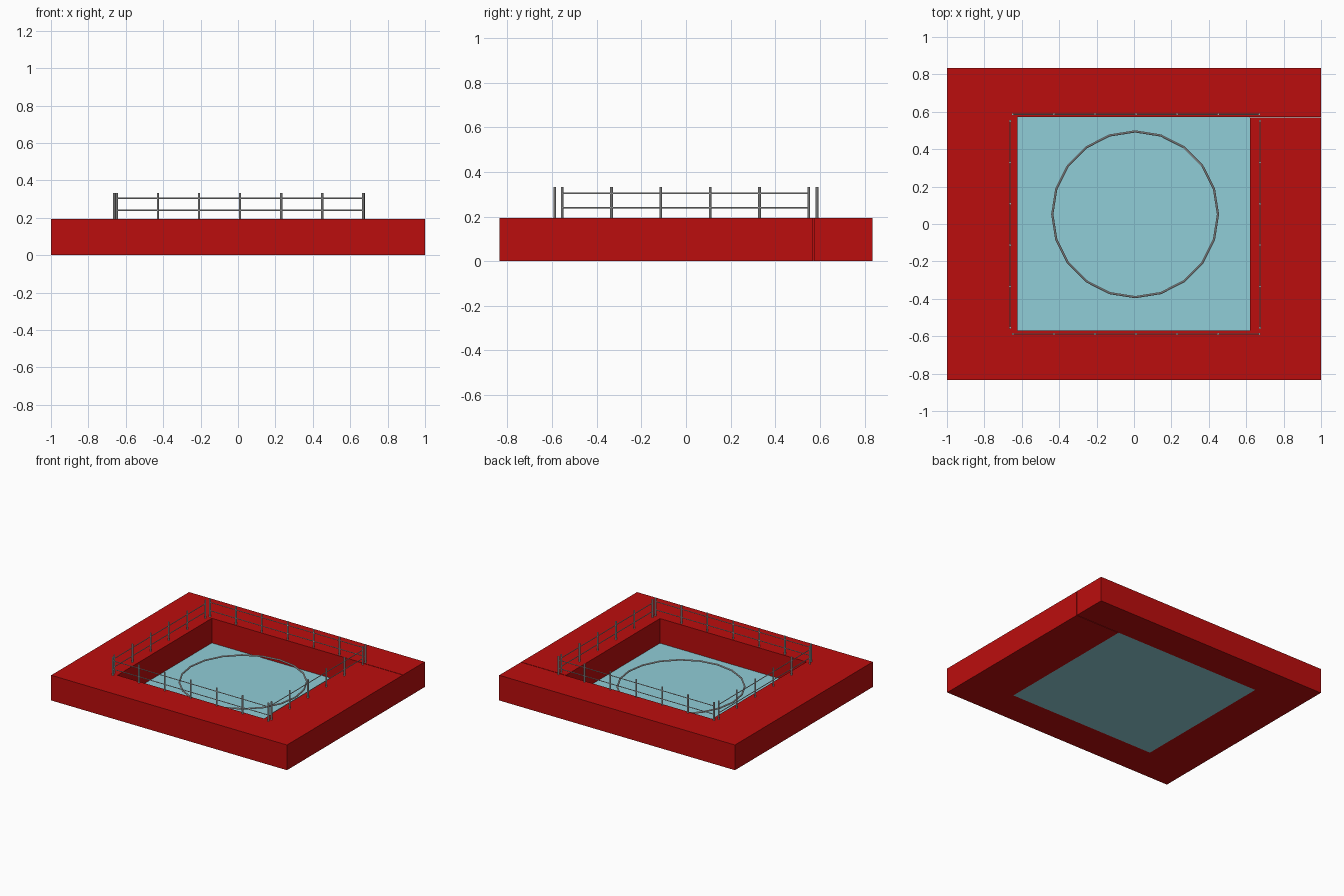
import bpy, bmesh, math
from mathutils import Vector

if "Cube" in bpy.data.objects:
    bpy.data.objects.remove(bpy.data.objects["Cube"])

H = 0.193                                  # frame height
HX0, HX1, HY0, HY1 = -0.623, 0.62, -0.57, 0.573   # opening


def material(name, rgb):
    m = bpy.data.materials.new(name)
    m.diffuse_color = (*rgb, 1)
    m.use_nodes = True
    m.node_tree.nodes["Principled BSDF"].inputs["Base Color"].default_value = m.diffuse_color
    return m


def finish(bm, name, mat=None):
    bmesh.ops.recalc_face_normals(bm, faces=bm.faces)
    me = bpy.data.meshes.new(name)
    bm.to_mesh(me)
    bm.free()
    ob = bpy.data.objects.new(name, me)
    bpy.context.collection.objects.link(ob)
    if mat:
        me.materials.append(mat)
    return ob


def box(bm, x0, x1, y0, y1, z0, z1):
    vs = bmesh.ops.create_cube(bm, size=1)["verts"]
    for v in vs:
        v.co = Vector(((x0 + x1) / 2 + v.co.x * (x1 - x0),
                       (y0 + y1) / 2 + v.co.y * (y1 - y0),
                       (z0 + z1) / 2 + v.co.z * (z1 - z0)))


def rod(bm, a, b, r):
    a, b = Vector(a), Vector(b)
    d = b - a
    vs = bmesh.ops.create_cone(bm, cap_ends=True, segments=8, radius1=r,
                               radius2=r, depth=d.length)["verts"]
    q = d.to_track_quat('Z', 'Y')
    for v in vs:
        v.co = q @ v.co + (a + b) / 2


# Rectangular border, split by a hairline seam on the right
red = material("red", (0.5, 0.004, 0.004))
profile = [(1, HY1 - 0.004), (1, -0.835), (-1, -0.835), (-1, 0.835), (1, 0.835),
           (1, HY1), (HX0, HY1), (HX0, HY0), (HX1, HY0), (HX1, HY1 - 0.004)]
bm = bmesh.new()
face = bm.faces.new([bm.verts.new((x, y, 0)) for x, y in profile])
ext = bmesh.ops.extrude_face_region(bm, geom=[face], use_keep_orig=True)
bmesh.ops.translate(bm, vec=(0, 0, H),
                    verts=[g for g in ext["geom"] if isinstance(g, bmesh.types.BMVert)])
finish(bm, "border", red)

# Sunken floor panel
bm = bmesh.new()
box(bm, HX0, HX1, HY0, HY1, 0, 0.004)
finish(bm, "floor_panel", material("pale_blue", (0.28, 0.61, 0.68)))

# Twenty-sided thin ring above the floor
bpy.ops.mesh.primitive_torus_add(major_segments=20, minor_segments=8,
                                 major_radius=0.443, minor_radius=0.006,
                                 location=(0.006, 0.052, 0.072))
bpy.context.object.name = "ring"


# Railings: evenly spaced posts joined by two rails
def railing(name, start, end, count):
    bm = bmesh.new()
    a, b = Vector((*start, 0)), Vector((*end, 0))
    for i in range(count):
        p = a.lerp(b, i / (count - 1))
        rod(bm, p + Vector((0, 0, H - 0.003)), p + Vector((0, 0, 0.333)), 0.006)
    for z in (0.24, 0.304):
        up = Vector((0, 0, z))
        rod(bm, a + up, b + up, 0.003)
    finish(bm, name)


railing("front_railing", (-0.648, -0.588), (0.67, -0.588), 7)
railing("back_railing", (-0.648, 0.587), (0.67, 0.587), 7)
railing("left_railing", (-0.662, -0.555), (-0.662, 0.55), 6)
railing("right_railing", (0.673, -0.555), (0.673, 0.55), 6)
